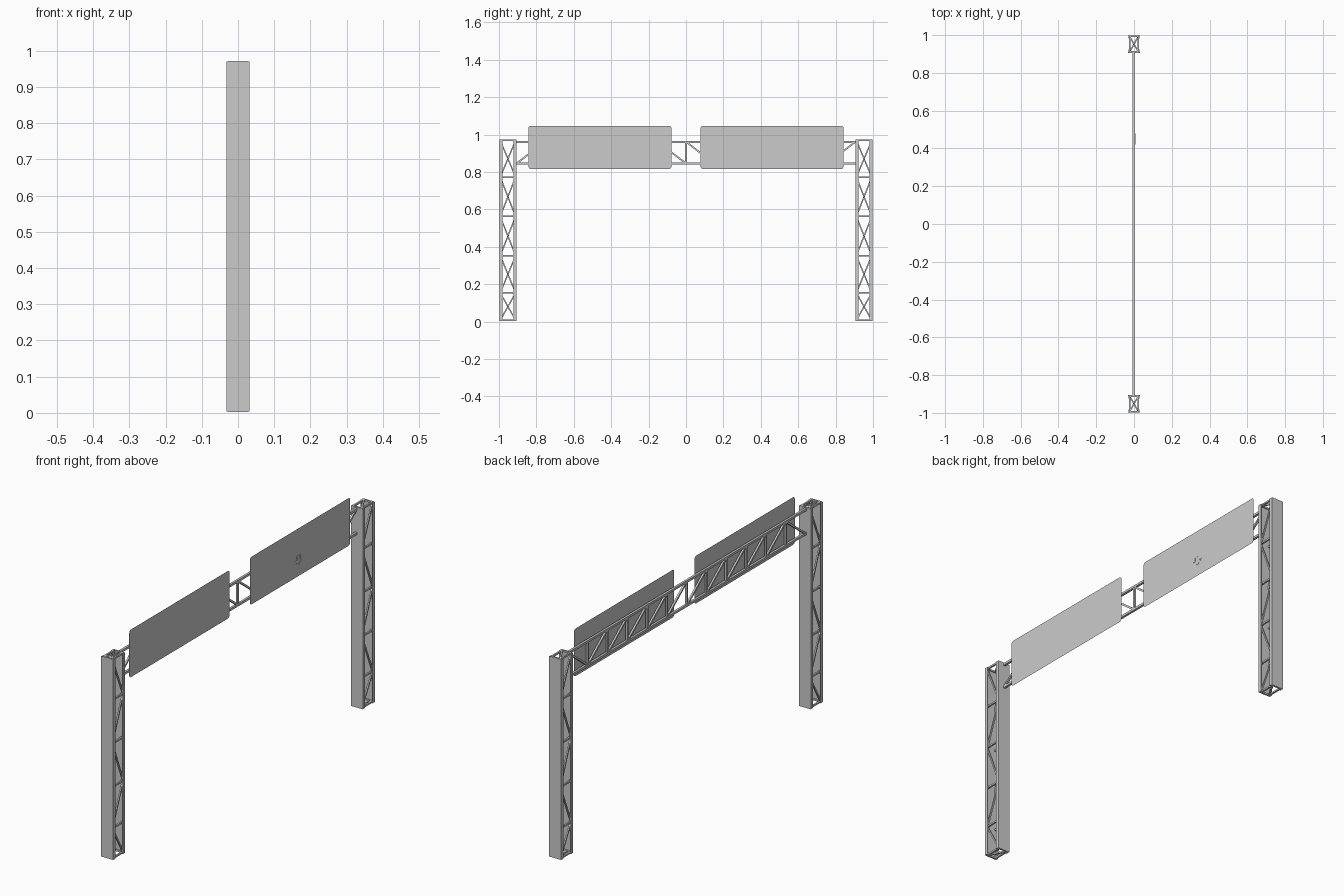
import bpy, bmesh, math
from mathutils import Vector, Matrix

if "Cube" in bpy.data.objects:
    bpy.data.objects.remove(bpy.data.objects["Cube"])


def finish(name, bm):
    mesh = bpy.data.meshes.new(name)
    bm.to_mesh(mesh)
    bm.free()
    obj = bpy.data.objects.new(name, mesh)
    bpy.context.collection.objects.link(obj)
    return obj


def bar(bm, a, b, w, d=None):
    """Square bar from a to b; w lies in the y-z plane, d along x where possible."""
    a, b = Vector(a), Vector(b)
    axis = (b - a).normalized()
    side = Vector((1, 0, 0))
    if abs(axis.x) > 0.3:
        side = Vector((0, 0, 1))
    side = (side - axis * side.dot(axis)).normalized()
    up = axis.cross(side)
    rot = Matrix((side, up, axis)).transposed().to_4x4()
    m = (Matrix.Translation((a + b) / 2) @ rot
         @ Matrix.Diagonal((d or w, w, (b - a).length, 1)))
    bmesh.ops.create_cube(bm, size=1, matrix=m)


def prism(bm, pts, z0, z1):
    f = bm.faces.new([bm.verts.new((x, y, z0)) for x, y in pts])
    r = bmesh.ops.extrude_face_region(bm, geom=[f])
    bmesh.ops.translate(bm, vec=(0, 0, z1 - z0),
                        verts=[v for v in r["geom"] if isinstance(v, bmesh.types.BMVert)])
    bmesh.ops.recalc_face_normals(bm, faces=bm.faces)


OUT, INN = 0.998, 0.906
LEVELS = [0.007, 0.153, 0.352, 0.562, 0.772, 0.968]


def tower(side, label):
    # two channels with their flanges turned towards each other
    for part, y, d in (("outer", OUT, -1), ("inner", INN, 1)):
        bm = bmesh.new()
        w, t, f = 0.032, 0.004, 0.017
        pts = [(-w, y), (w, y), (w, y + d * f), (w - t, y + d * f),
               (w - t, y + d * t), (-w + t, y + d * t), (-w + t, y + d * f), (-w, y + d * f)]
        prism(bm, [(x, side * v) for x, v in pts], 0.004, 0.97)
        finish(f"{label}_{part}_channel", bm)
    # lacing bars, one diagonal per bay, opposed on the two faces
    bm = bmesh.new()
    y0, y1 = side * (INN + 0.005), side * (OUT - 0.005)
    for x in (-0.023, 0.023):
        for z in LEVELS:
            bar(bm, (x, y0, z), (x, y1, z), 0.008)
        for i, (a, b) in enumerate(zip(LEVELS, LEVELS[1:])):
            ya, yb = (y0, y1) if (i % 2 == 0) == (x > 0) else (y1, y0)
            bar(bm, (x, ya, a), (x, yb, b), 0.007)
    # end frames of the column
    for z, s in ((LEVELS[0], 1), (LEVELS[-1], -1)):
        for y in (y0, y1):
            bar(bm, (-0.027, y, z), (0.027, y, z), 0.008)
        bar(bm, (-0.023 * s, y0, z), (0.023 * s, y1, z), 0.007)
    finish(f"{label}_lacing", bm)


tower(-1, "left_tower")
tower(1, "right_tower")

# flat overhead truss
bm = bmesh.new()
X, LO, HI, N = -0.003, 0.845, 0.961, 12
step = 2 * INN / N
for z in (LO, HI):
    bar(bm, (X, -INN, z), (X, INN, z), 0.011)
for i in range(N):
    ya, yb = -INN + i * step, -INN + (i + 1) * step
    if i:
        bar(bm, (X, ya, LO), (X, ya, HI), 0.009)
    za, zb = (LO, HI) if i in (0, N - 1) else (HI, LO)
    bar(bm, (X, ya, za), (X, yb, zb), 0.009)
finish("overhead_truss", bm)


# thin sign panels with rounded corners
def sign(name, y0, y1, z0=0.816, z1=1.046, r=0.014, x=0.009):
    bm = bmesh.new()
    vs = []
    for k, (cy, cz) in enumerate(((y1 - r, z1 - r), (y0 + r, z1 - r),
                                  (y0 + r, z0 + r), (y1 - r, z0 + r))):
        for j in range(5):
            a = math.pi / 2 * (k + j / 4)
            vs.append(bm.verts.new((x, cy + r * math.cos(a), cz + r * math.sin(a))))
    bm.faces.new(vs)
    return finish(name, bm)


sign("left_sign_panel", -0.843, -0.077)
sign("right_sign_panel", 0.077, 0.843)

# outlined down arrow on the right sign
bm = bmesh.new()
half = [(0.014, 0.914), (0.014, 0.895), (0.028, 0.895), (0, 0.869)]
outline = half + [(-y, z) for y, z in reversed(half[:3])]
for p, q in zip(outline, outline[1:] + outline[:1]):
    bar(bm, (0.0095, 0.45 + p[0], p[1]), (0.0095, 0.45 + q[0], q[1]), 0.004, 0.001)
finish("arrow_outline", bm)
